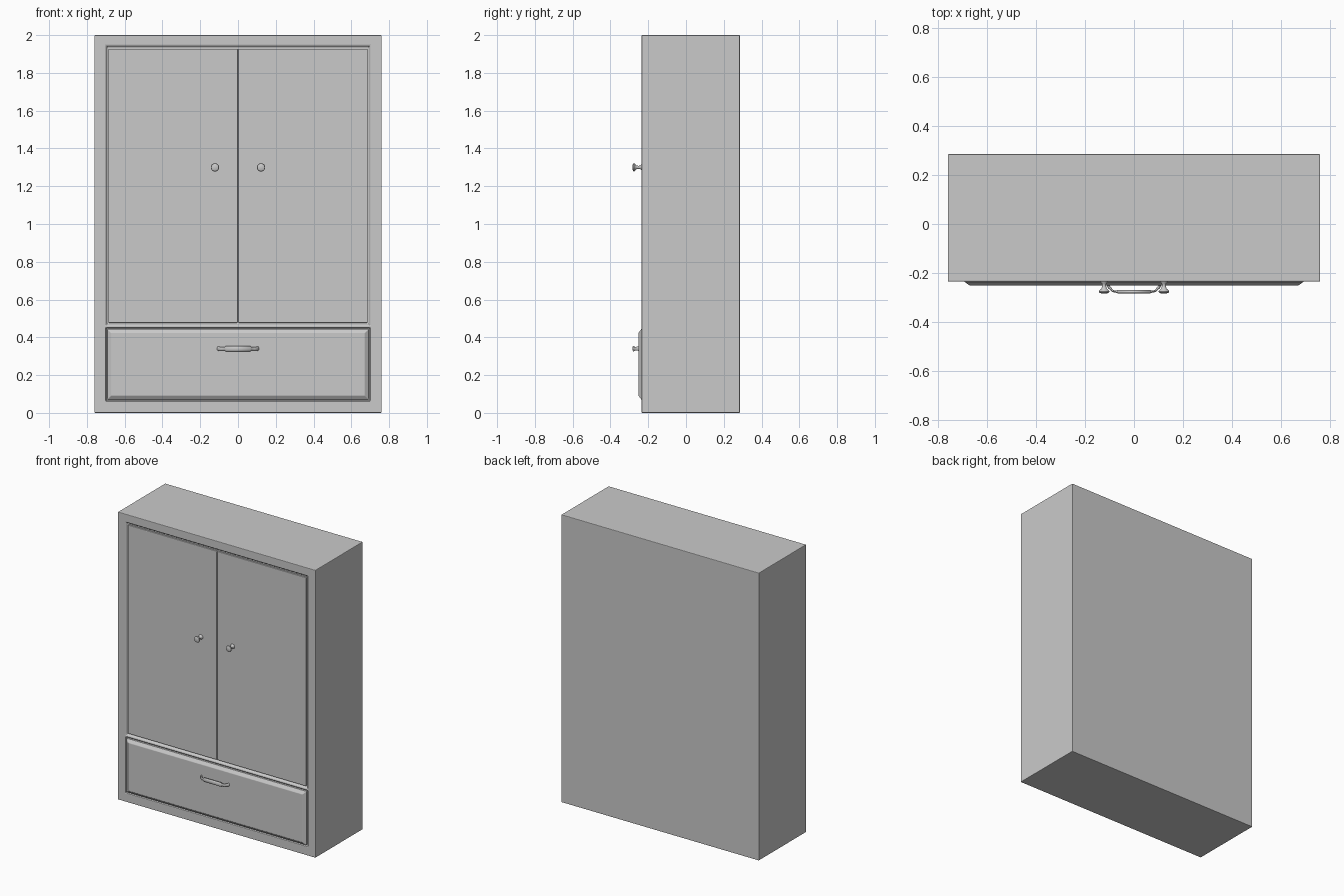
import bpy, bmesh, math
from mathutils import Vector, Matrix

if "Cube" in bpy.data.objects:
    bpy.data.objects.remove(bpy.data.objects["Cube"])

grey = bpy.data.materials.new("plain_grey")
grey.use_nodes = True
grey.diffuse_color = (0.59, 0.59, 0.59, 1)
grey.node_tree.nodes["Principled BSDF"].inputs["Base Color"].default_value = grey.diffuse_color

FRONT, BACK = -0.235, 0.285


def finish(name, bm, bevel=0, smooth=False):
    bmesh.ops.recalc_face_normals(bm, faces=bm.faces)
    mesh = bpy.data.meshes.new(name)
    bm.to_mesh(mesh)
    bm.free()
    obj = bpy.data.objects.new(name, mesh)
    bpy.context.collection.objects.link(obj)
    mesh.materials.append(grey)
    if bevel:
        mod = obj.modifiers.new("soft_edges", "BEVEL")
        mod.width = bevel
        mod.segments = 2
        mod.limit_method = "ANGLE"
    if smooth:
        bpy.ops.object.select_all(action="DESELECT")
        obj.select_set(True)
        bpy.context.view_layer.objects.active = obj
        bpy.ops.object.shade_smooth_by_angle(angle=math.radians(40))
    return obj


def box(lo, hi):
    bm = bmesh.new()
    lo, hi = Vector(lo), Vector(hi)
    bmesh.ops.create_cube(bm, size=1, matrix=Matrix.Translation((lo + hi) / 2)
                          @ Matrix.Diagonal((*(hi - lo), 1)))
    return bm


def front_face(bm):
    return min(bm.faces, key=lambda f: f.calc_center_median().y)


# Cabinet body with two recessed, mitred openings in the front
bm = box((-0.76, FRONT, 0), (0.76, BACK, 2))
cuts = [((x, 0, 0), (1, 0, 0)) for x in (-0.70, 0.70)]
cuts += [((0, 0, z), (0, 0, 1)) for z in (0.062, 0.452, 0.464, 1.945)]
for co, no in cuts:
    bmesh.ops.bisect_plane(bm, geom=bm.verts[:] + bm.edges[:] + bm.faces[:],
                           plane_co=co, plane_no=no)
for z, width, depth in ((1.2, 0.012, 0.014), (0.25, 0.004, 0.012)):
    opening = min(bm.faces, key=lambda f: (f.calc_center_median()
                                           - Vector((0, FRONT, z))).length)
    bmesh.ops.inset_individual(bm, faces=[opening], thickness=width)
    bmesh.ops.translate(bm, verts=opening.verts, vec=(0, depth, 0))
finish("cabinet_body", bm, 0.004)

# Pair of flat doors, each with a turned knob
KNOB = [(0.0, 0.016), (0.004, 0.015), (0.010, 0.009), (0.020, 0.008), (0.031, 0.011),
        (0.037, 0.018), (0.042, 0.022), (0.047, 0.020), (0.050, 0.012), (0.051, 0)]
for side, sx in (("left", 1), ("right", -1)):
    x0, x1 = sorted((sx * 0.001, sx * 0.686))
    finish(side + "_door", box((x0, -0.232, 0.477), (x1, -0.215, 1.927)), 0.004)

    bm = bmesh.new()
    base = Vector((sx * 0.122, -0.233, 1.30))
    pts = [bm.verts.new(base + Vector((r, -d, 0))) for d, r in KNOB]
    edges = [bm.edges.new(pair) for pair in zip(pts, pts[1:])]
    bmesh.ops.spin(bm, geom=pts + edges, cent=base, axis=(0, 1, 0),
                   angle=math.tau, steps=24)
    bmesh.ops.remove_doubles(bm, verts=bm.verts, dist=0.0002)
    finish(side + "_knob", bm, smooth=True)

# Drawer front with a wide raised bevel
bm = box((-0.692, -0.236, 0.07), (0.692, -0.220, 0.445))
panel = front_face(bm)
bmesh.ops.inset_individual(bm, faces=[panel], thickness=0.03)
bmesh.ops.translate(bm, verts=panel.verts, vec=(0, -0.015, 0))
finish("drawer_front", bm, 0.002)

# Drawer pull: bent thin ends joined to a thicker grip
half = [(0.106, -0.248, 0.8), (0.102, -0.258, 0.75), (0.086, -0.274, 0.6),
        (0.068, -0.277, 0.6), (0.067, -0.277, 1.0)]
path = half + [(-x, y, r) for x, y, r in reversed(half)]
curve = bpy.data.curves.new("drawer_handle", "CURVE")
curve.dimensions = "3D"
curve.bevel_depth = 0.0075
curve.bevel_resolution = 3
curve.use_fill_caps = True
spline = curve.splines.new("POLY")
spline.points.add(len(path) - 1)
for point, (x, y, r) in zip(spline.points, path):
    point.co = (x, y, 0, 1)
    point.radius = r
curve.materials.append(grey)
handle = bpy.data.objects.new("drawer_handle", curve)
handle.location.z = 0.34
handle.scale.z = 2
bpy.context.collection.objects.link(handle)
